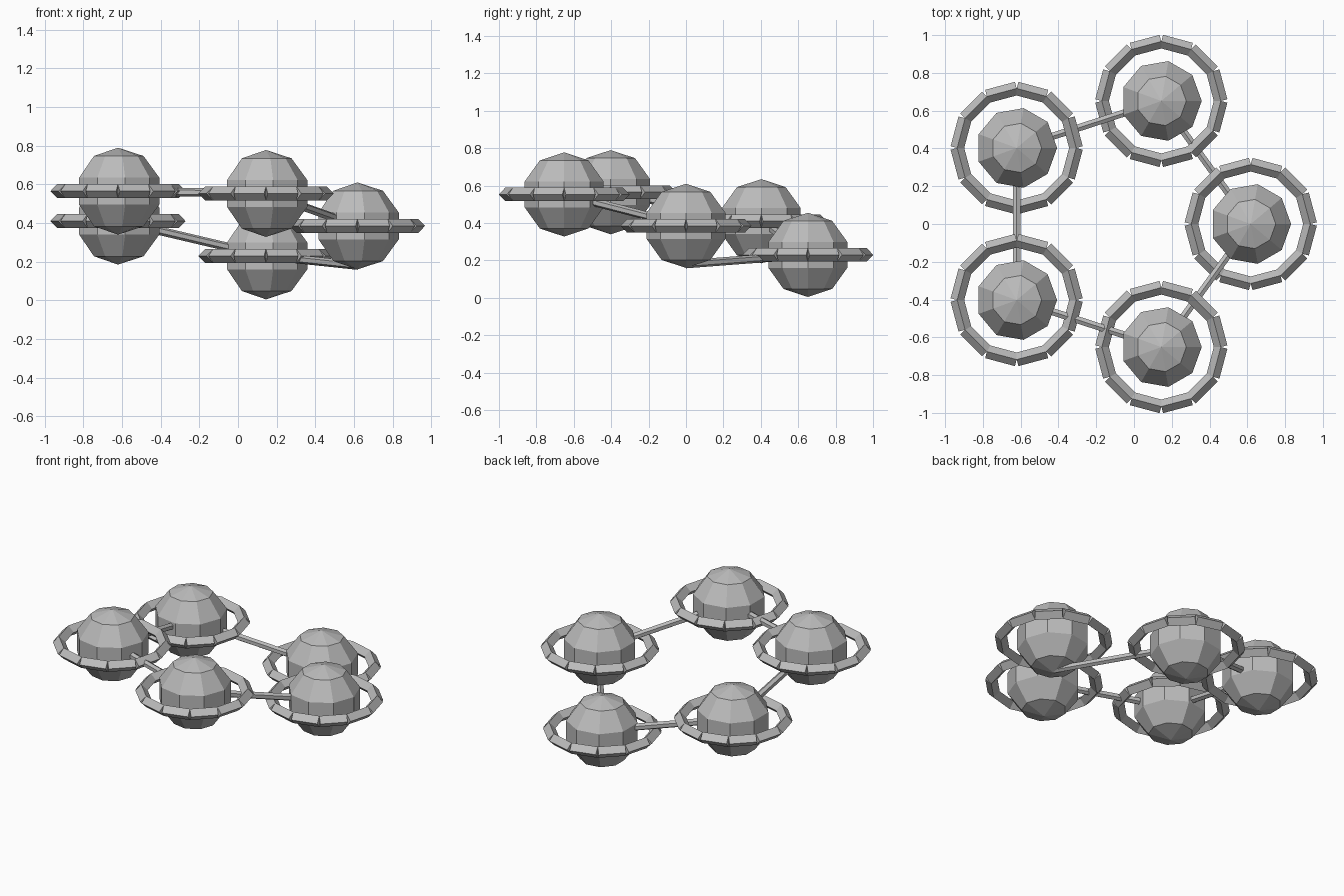
import bpy, bmesh
from math import radians, cos, sin, pi
from mathutils import Vector, Matrix

if "Cube" in bpy.data.objects:
    bpy.data.objects.remove(bpy.data.objects["Cube"], do_unlink=True)

GREY = (0.5, 0.5, 0.5, 1)
grey = bpy.data.materials.new("plain grey")
grey.use_nodes = True
grey.diffuse_color = GREY
grey.node_tree.nodes["Principled BSDF"].inputs["Base Color"].default_value = GREY


def finish(bm, name, location=(0, 0, 0)):
    mesh = bpy.data.meshes.new(name)
    bm.to_mesh(mesh)
    bm.free()
    mesh.materials.append(grey)
    obj = bpy.data.objects.new(name, mesh)
    obj.location = location
    bpy.context.collection.objects.link(obj)
    return obj


def add_bar(bm, start, end, radius, sides):
    """Straight prism between two points, with one corner facing up."""
    axis = end - start
    turn = axis.to_track_quat('Z', 'Y').to_matrix().to_4x4()
    bmesh.ops.create_cone(bm, cap_ends=True, segments=sides, radius1=radius,
                          radius2=radius, depth=axis.length,
                          matrix=Matrix.Translation((start + end) / 2) @ turn)


# Ball centres around a pentagon, each at its own height
heights = [0.385, 0.23, 0.41, 0.565, 0.553]
centres = [Vector((0.685 * cos(2 * pi * i / 5) - 0.067, 0.685 * sin(2 * pi * i / 5), z))
           for i, z in enumerate(heights)]

RING_RADIUS, RING_PARTS = 0.315, 12
for i, centre in enumerate(centres):
    # Faceted ball
    bm = bmesh.new()
    bmesh.ops.create_uvsphere(bm, u_segments=9, v_segments=5, radius=0.225,
                              matrix=Matrix.Rotation(radians(-90), 4, 'Z'))
    finish(bm, f"ball_{i + 1}", centre)

    # Ring of straight diamond-section pieces
    bm = bmesh.new()
    joints = [Vector((RING_RADIUS * cos(2 * pi * k / RING_PARTS),
                      RING_RADIUS * sin(2 * pi * k / RING_PARTS), 0))
              for k in range(RING_PARTS)]
    for k in range(RING_PARTS):
        add_bar(bm, joints[k - 1], joints[k], 0.036, 4)
    finish(bm, f"ring_{i + 1}", centre)

    # Rod to the next ball; the first one leaves from the underside
    start = centre.copy()
    if i == 0:
        start.z = 0.18
    bm = bmesh.new()
    add_bar(bm, start, centres[(i + 1) % 5], 0.022, 6)
    finish(bm, f"rod_{i + 1}")
